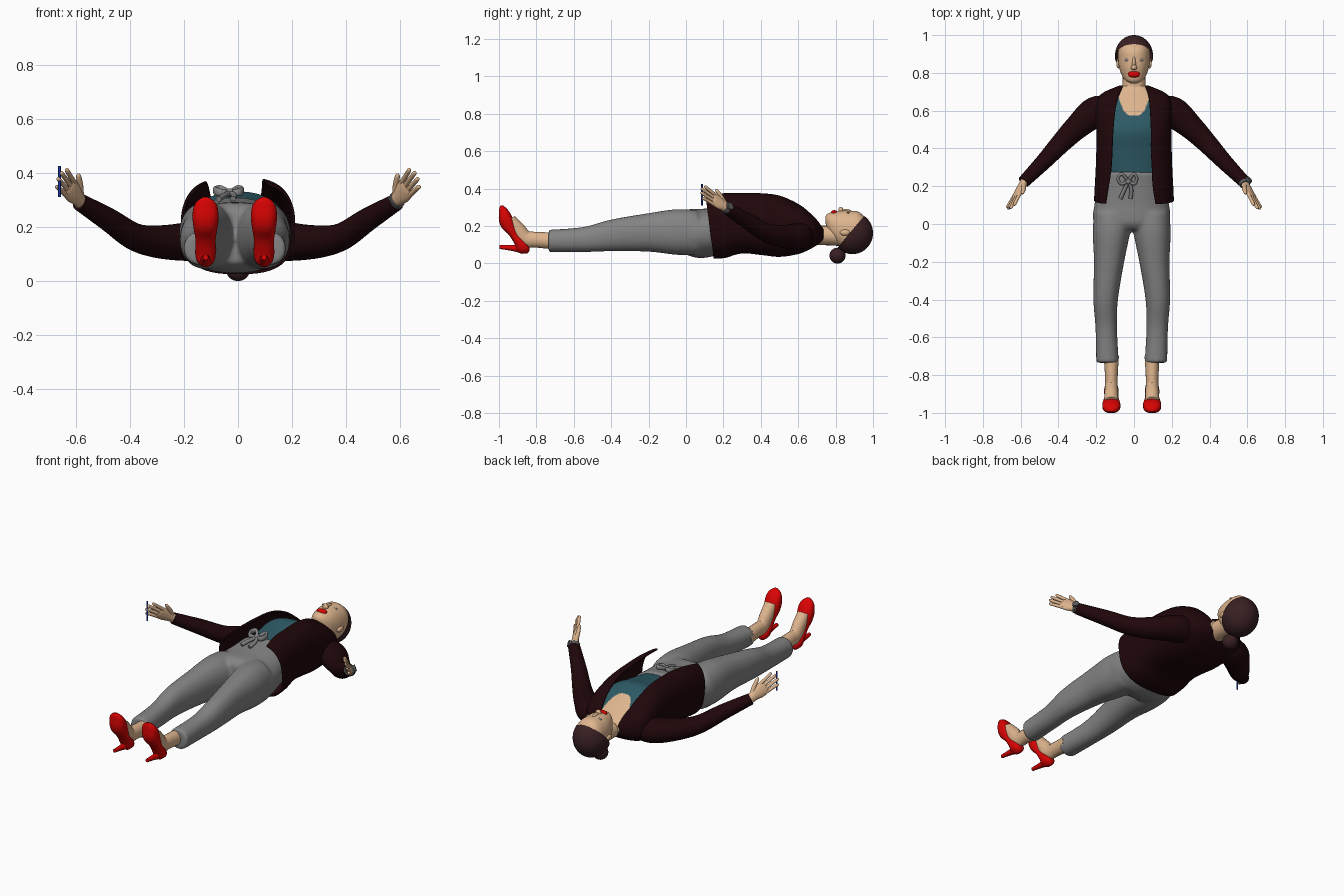
import bpy, bmesh, math
from mathutils import Vector, Matrix

if "Cube" in bpy.data.objects:
    bpy.data.objects.remove(bpy.data.objects["Cube"])

def material(name, r, g, b):
    m = bpy.data.materials.new(name)
    m.diffuse_color = (r, g, b, 1)
    m.use_nodes = True
    m.node_tree.nodes["Principled BSDF"].inputs["Base Color"].default_value = m.diffuse_color
    return m

SKIN = material("skin", .73, .46, .27)
HAIR = material("dark brown hair", .040, .014, .016)
JACKET = material("dark maroon cloth", .014, .002, .003)
TEAL = material("teal cloth", .026, .10, .13)
GREY = material("grey cloth", .23, .23, .23)
RED = material("red", .70, .001, .001)
BLUE = material("blue", .01, .04, .42)
METAL = material("dark grey metal", .10, .10, .10)
EYE = material("pale eye", .36, .34, .36)

def finish(name, bm, *mats):
    bmesh.ops.recalc_face_normals(bm, faces=bm.faces)
    me = bpy.data.meshes.new(name)
    bm.to_mesh(me)
    bm.free()
    for m in mats:
        me.materials.append(m)
    ob = bpy.data.objects.new(name, me)
    bpy.context.collection.objects.link(ob)
    return ob

def smooth_keys(keys, k):
    """Catmull-Rom samples through tuples of numbers."""
    out, n = [], len(keys)
    for i in range(n - 1):
        p0, p1, p2, p3 = keys[max(i - 1, 0)], keys[i], keys[i + 1], keys[min(i + 2, n - 1)]
        for j in range(k):
            t = j / k
            out.append(tuple(.5 * (2 * b + (c - a) * t + (2 * a - 5 * b + 4 * c - d) * t * t
                                   + (3 * b - a - 3 * c + d) * t ** 3)
                             for a, b, c, d in zip(p0, p1, p2, p3)))
    return out + [tuple(keys[-1])]

def skin_rings(rings, closed=True, bm=None):
    bm = bm or bmesh.new()
    vs = [[bm.verts.new(p) for p in r] for r in rings]
    n = len(rings[0])
    for a, b in zip(vs, vs[1:]):
        for i in range(n if closed else n - 1):
            j = (i + 1) % n
            bm.faces.new((a[i], a[j], b[j], b[i]))
    if closed:
        bm.faces.new(vs[0])
        bm.faces.new(vs[-1])
    return bm

def oval(c, u, v, ru, rv, n=2, seg=32, t0=0, t1=2 * math.pi, closed=True):
    """Superellipse ring, angle measured from v towards u."""
    pts = []
    for i in range(seg):
        t = t0 + (t1 - t0) * i / (seg if closed else seg - 1)
        s, k = math.sin(t), math.cos(t)
        pts.append(c + u * (ru * math.copysign(abs(s) ** (2 / n), s))
                   + v * (rv * math.copysign(abs(k) ** (2 / n), k)))
    return pts

X, Y, Z = Vector((1, 0, 0)), Vector((0, 1, 0)), Vector((0, 0, 1))

def body(keys, cx=0, n=2.2, k=6, seg=48, bm=None):
    """Rings along y from keys (y, z low, z high, half width)."""
    return skin_rings([oval(Vector((cx, y, (a + b) / 2)), X, Z, r, (b - a) / 2, n, seg)
                       for y, a, b, r in smooth_keys(keys, k)], bm=bm)

def tube(name, keys, mat, side=Z, k=5, seg=20):
    """Rings along a path of (x, y, z, radius along side, other radius)."""
    s = smooth_keys(keys, k)
    c = [Vector(p[:3]) for p in s]
    rings = []
    for i, p in enumerate(s):
        t = (c[min(i + 1, len(c) - 1)] - c[max(i - 1, 0)]).normalized()
        u = (side - t * side.dot(t)).normalized()
        rings.append(oval(c[i], u, t.cross(u), max(p[3], .001), max(p[4], .001), 2, seg))
    return finish(name, skin_rings(rings), mat)

def ball(name, c, r, mat):
    bm = bmesh.new()
    bmesh.ops.create_uvsphere(bm, u_segments=32, v_segments=20, radius=1,
                              matrix=Matrix.Translation(c) @ Matrix.Diagonal((*r, 1)))
    return finish(name, bm, mat)

# Chest: teal top with a scooped neckline showing skin
bm = body([(.25, .075, .293, .155), (.32, .075, .302, .165), (.4, .07, .315, .175), (.5, .06, .33, .18),
           (.6, .075, .285, .18), (.66, .1, .245, .16), (.70, .115, .215, .11), (.73, .12, .2, .065)],
          k=24, seg=160)
for f in bm.faces:
    p = f.calc_center_median()
    f.material_index = int(p.y > .572 + .10 * (abs(p.x) / .082) ** 3 and p.z > .15)
finish("top_and_chest", bm, TEAL, SKIN)

# Jacket: open shell, keys (y, z low, z high, half width, left edge, right edge)
J = [(.105, .03, .37, .207, .15, .115), (.2, .035, .38, .203, .135, .1), (.3, .058, .38, .198, .12, .095),
     (.4, .05, .378, .195, .115, .09), (.5, .04, .365, .195, .11, .09), (.6, .055, .318, .198, .1, .085),
     (.66, .08, .27, .188, .088, .08), (.695, .1, .235, .155, .075, .073), (.73, .125, .19, .072, .06, .06)]
rings = []
for y, a, b, r, l, q in smooth_keys(J, 6):
    n = 2.8
    ring = oval(Vector((0, y, (a + b) / 2)), X, Z, r, (b - a) / 2, n, 80,
                math.asin((q / r) ** (n / 2)), 2 * math.pi - math.asin((l / r) ** (n / 2)), False)
    for p in ring:  # hem rises towards the back
        p.y += max(0, .25 - y) / .14 * .045 * (1 - p.z / .36)
    rings.append(ring)
jacket = finish("jacket", skin_rings(rings, False), JACKET)
mod = jacket.modifiers.new("thickness", 'SOLIDIFY')
mod.thickness, mod.offset = .009, 0

# Trousers: hips and two legs merged into one surface
OFF = -.012
bm = body([(-.03, .07, .26, .16), (.0, .048, .286, .198), (.05, .032, .292, .205),
           (.1, .03, .293, .198), (.2, .05, .302, .182), (.275, .065, .311, .176)], OFF)
for s in (-1, 1):
    keys = [(-.735, .128, .12, .06, .06), (-.55, .135, .128, .057, .067), (-.4, .138, .15, .065, .085),
            (-.2, .12, .166, .08, .103), (-.05, .108, .168, .098, .122), (.06, .1, .165, .1, .12)]
    skin_rings([oval(Vector((OFF + s * cx, y, cz)), X, Z, a, b, 2.2, 40)
                for y, cx, cz, a, b in smooth_keys(keys, 6)], bm=bm)
trousers = finish("trousers", bm, GREY)
mod = trousers.modifiers.new("merge", 'REMESH')
mod.mode, mod.voxel_size, mod.use_smooth_shade = 'VOXEL', .009, True
mod = trousers.modifiers.new("soften", 'SMOOTH')
mod.factor, mod.iterations = .5, 8

for s, side in ((-1, "left"), (1, "right")):
    # Foot and high-heeled shoe
    fx = OFF + s * .108
    tube(side + "_foot", [(fx, -.70, .12, .045, .04), (fx, -.80, .127, .042, .034), (fx, -.86, .132, .044, .034),
                          (fx, -.90, .18, .042, .037), (fx, -.94, .237, .03, .035)], SKIN, Z)
    shoe = [(.052, -.885, -.85, .01), (.07, -.905, -.837, .03), (.1, -.915, -.845, .038),
            (.15, -.945, -.89, .037), (.19, -.985, -.905, .043), (.23, -1.0, -.92, .048),
            (.27, -1.0, -.94, .045), (.295, -.998, -.96, .032), (.31, -.992, -.978, .01)]
    finish(side + "_shoe", skin_rings(
        [oval(Vector((fx, (a + b) / 2, z)), X, Y, r, (b - a) / 2, 2.4, 32)
         for z, a, b, r in smooth_keys(shoe, 5)]), RED)
    tube(side + "_heel", [(fx, -.87, .075, .024, .026), (fx, -.92, .082, .017, .016),
                          (fx, -.997, .088, .010, .010)], RED)

    # Sleeve
    tube(side + "_sleeve", [(s * .12, .60, .155, .08, .07), (s * .205, .592, .145, .070, .082),
                            (s * .30, .515, .146, .060, .066), (s * .385, .43, .165, .050, .054),
                            (s * .48, .328, .228, .043, .043), (s * .585, .222, .292, .032, .033)],
         JACKET, Z, 6, 32)

    # Hand: palm, fingers and thumb
    w = Vector((s * .575, .235, .284))
    d = Vector((s * .415, -.75, .52)).normalized()
    u = Vector((-s * .55, .25, .8)).normalized()
    def pt(along, across, ru, rv):
        return (*(w + d * along + u * across), ru, rv)
    tube(side + "_palm", [pt(0, 0, .026, .023), pt(.04, 0, .028, .020), (pt(.075, 0, .037, .017)),
                          pt(.11, 0, .038, .013), pt(.125, 0, .032, .009)], SKIN, u)
    for i, tip in enumerate((.187, .205, .21, .195)):
        o = (i - 1.5) * .0185
        tube(f"{side}_finger_{i + 1}", [pt(.1, o, .010, .010), pt(.15, o * 1.15, .009, .009),
                                        pt(tip - .008, o * 1.3, .008, .008), pt(tip, o * 1.32, .002, .002)],
             SKIN, u, 4, 12)
    tube(side + "_thumb", [pt(.035, .012, .014, .014), pt(.075, .040, .012, .012),
                           pt(.112, .058, .009, .009), pt(.122, .062, .002, .002)], SKIN, u, 4, 12)
    if s > 0:  # wrist watch
        tube("watch_band", [pt(.018, 0, .032, .029), pt(.034, 0, .032, .029)], METAL, u, 1, 32)
        back = d.cross(u)
        back = back if back.x > 0 else -back
        c = w + d * .026 + back * .025
        tube("watch_face", [(*c, .019, .019), (*(c + back * .012), .019, .019)], METAL, u, 1, 24)

    # Eye and ear
    ball(side + "_eye", (s * .035, .868, .271), (.016, .007, .006), EYE)
    ball(side + "_ear", (s * .082, .85, .165), (.012, .027, .016), SKIN)

# Thin blue stick held in the left hand
tube("blue_stick", [(-.66, .085, .31, .005, .005), (-.66, .085, .425, .005, .005)], BLUE, X, 1, 12)

# Drawstring bow at the waist: loops, knot and tails
K = (-.03, .225)
for i, (dx, dy) in enumerate(((-.055, .03), (.045, .03))):
    x, y = K
    tube(f"bow_loop_{i + 1}", [(x, y, .325, .010, .009), (x + dx * .6, y + dy * 1.3, .34, .014, .009),
                               (x + dx, y + dy * .6, .335, .015, .008),
                               (x + dx * .7, y - dy * .4, .328, .014, .009), (x, y, .325, .010, .009)], GREY)
    tube(f"bow_tail_{i + 1}", [(x, y, .325, .009, .009), (x + dx * .35, y - .04, .318, .010, .010),
                               (x + dx * (.75 - .5 * i), y - .09, .303, .011, .011)], GREY)
ball("bow_knot", (K[0], K[1], .327), (.018, .016, .016), GREY)

# Neck and head
tube("neck", [(0, .66, .15, .055, .07), (0, .73, .15, .052, .062), (0, .85, .15, .058, .058)], SKIN)
finish("head", body([(.745, .22, .252, .018), (.76, .17, .268, .045), (.79, .12, .275, .066),
                     (.83, .085, .282, .079), (.87, .072, .282, .084), (.92, .07, .277, .083),
                     (.96, .095, .243, .069), (.985, .13, .2, .04)]), SKIN)
ball("nose_bridge", (0, .85, .278), (.010, .036, .014), SKIN)
ball("nose_tip", (0, .828, .284), (.017, .014, .019), SKIN)
ball("lips", (0, .793, .272), (.032, .018, .013), RED)

# Hair: cap cut along the hairline, and a bun
bm = bmesh.new()
bmesh.ops.create_uvsphere(bm, u_segments=48, v_segments=32, radius=1,
                          matrix=Matrix.Translation((0, .89, .162)) @ Matrix.Diagonal((.101, .11, .112, 1)))
bmesh.ops.bisect_plane(bm, geom=bm.verts[:] + bm.edges[:] + bm.faces[:], plane_co=(0, .865, .15),
                       plane_no=(0, -1.2, 1), clear_outer=True)
finish("hair", bm, HAIR)
ball("hair_bun", (0, .81, .042), (.044, .043, .042), HAIR)

# Smooth shading with sharp edges kept
for ob in bpy.context.collection.objects:
    ob.select_set(True)
    bpy.context.view_layer.objects.active = ob
bpy.ops.object.shade_smooth_by_angle(angle=math.radians(50))
